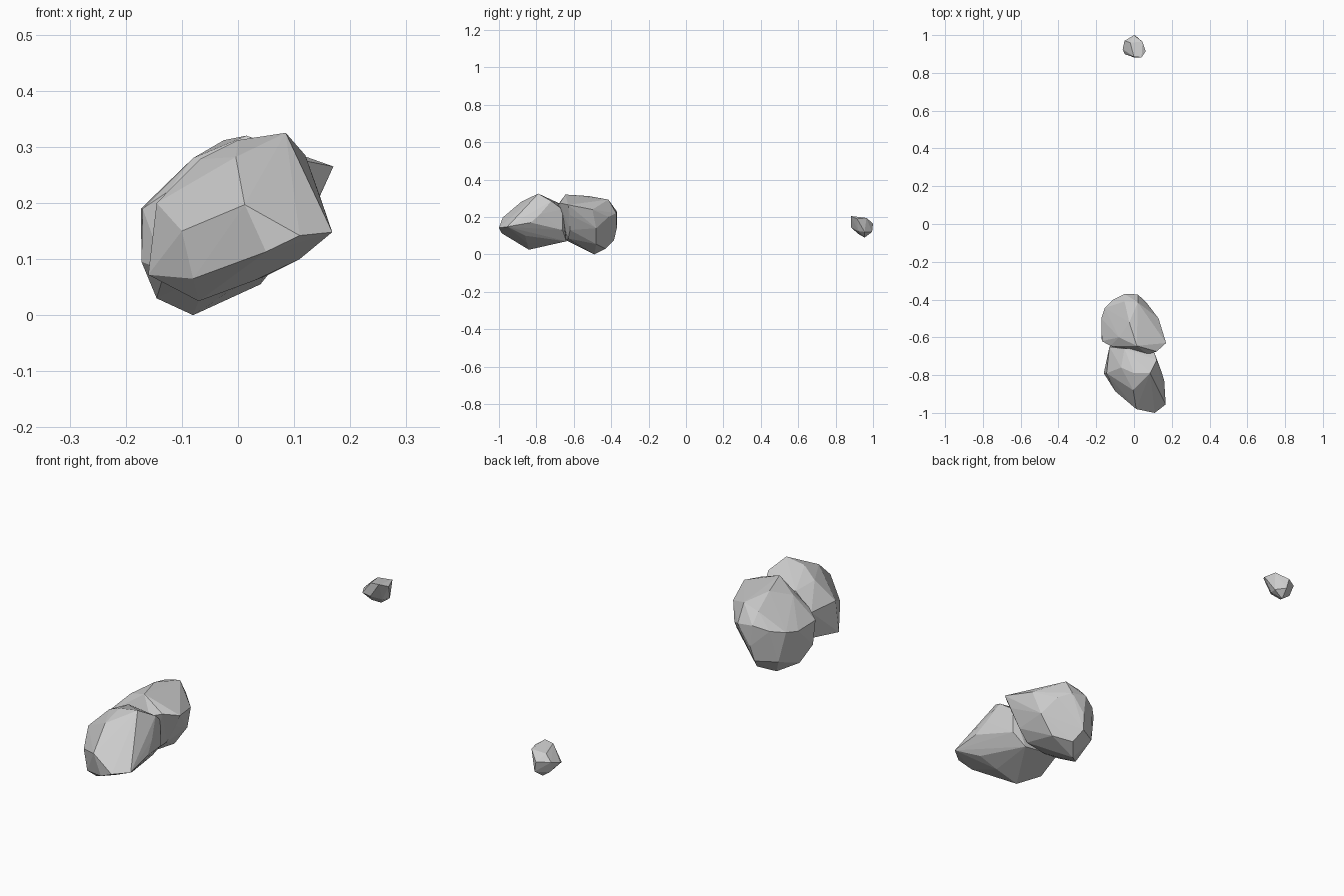
import bpy, bmesh


def rock(name, points):
    """Flat-shaded low-poly boulder: convex hull of its corner points."""
    bm = bmesh.new()
    for p in points:
        bm.verts.new(p)
    bmesh.ops.convex_hull(bm, input=bm.verts)
    loose = [v for v in bm.verts if not v.link_faces]
    bmesh.ops.delete(bm, geom=loose, context='VERTS')
    bmesh.ops.recalc_face_normals(bm, faces=bm.faces)
    mesh = bpy.data.meshes.new(name)
    bm.to_mesh(mesh)
    bm.free()
    obj = bpy.data.objects.new(name, mesh)
    bpy.context.collection.objects.link(obj)
    return obj


# Front boulder, leaning on the middle one
rock("front_boulder", [
    (.168, -.955, .148), (.11, -1, .142), (.05, -.985, .113), (.012, -.98, .197),
    (-.10, -.885, .15), (-.08, -.89, .065), (-.16, -.79, .072), (-.145, -.79, .20),
    (-.068, -.76, .278), (0, -.79, .312), (-.004, -.88, .282), (.085, -.79, .325),
    (.12, -.72, .285), (.145, -.78, .215), (.16, -.83, .17), (.11, -.86, .10),
    (.03, -.85, .062), (-.07, -.84, .025),
    (-.13, -.65, .20), (-.12, -.64, .09), (.05, -.64, .07), (.10, -.66, .13),
    (.10, -.66, .24), (-.05, -.66, .265)])

# Middle boulder, resting on the ground
rock("middle_boulder", [
    (.17, -.63, .265), (.12, -.675, .275), (.07, -.69, .258), (.015, -.645, .32),
    (-.025, -.52, .312), (-.08, -.60, .28), (.02, -.415, .293), (-.05, -.41, .275),
    (-.17, -.62, .19), (-.125, -.645, .22), (-.173, -.50, .19), (-.155, -.445, .20),
    (-.11, -.40, .21), (-.05, -.37, .23), (.02, -.373, .22), (-.04, -.37, .14),
    (.065, -.415, .20), (.10, -.48, .14), (.13, -.50, .24), (.145, -.62, .21),
    (-.08, -.49, .0), (-.145, -.55, .03), (.04, -.48, .055), (-.03, -.43, .03),
    (-.05, -.385, .075), (-.172, -.60, .095), (-.13, -.64, .08), (-.05, -.64, .075),
    (.05, -.63, .085), (.10, -.62, .13), (-.13, -.43, .075)])

# Small stone set well apart
rock("small_stone", [
    (.04, .882, .205), (.0, .885, .20), (.0, 1, .165), (.01, .995, .12),
    (-.05, .97, .165), (-.06, .925, .15), (-.05, .90, .14), (0, .882, .145),
    (.062, .915, .19), (.045, .965, .195), (-.02, .96, .19), (.04, .955, .12),
    (.0, .955, .09), (-.035, .96, .115), (.03, .92, .125), (-.02, .92, .11)])
